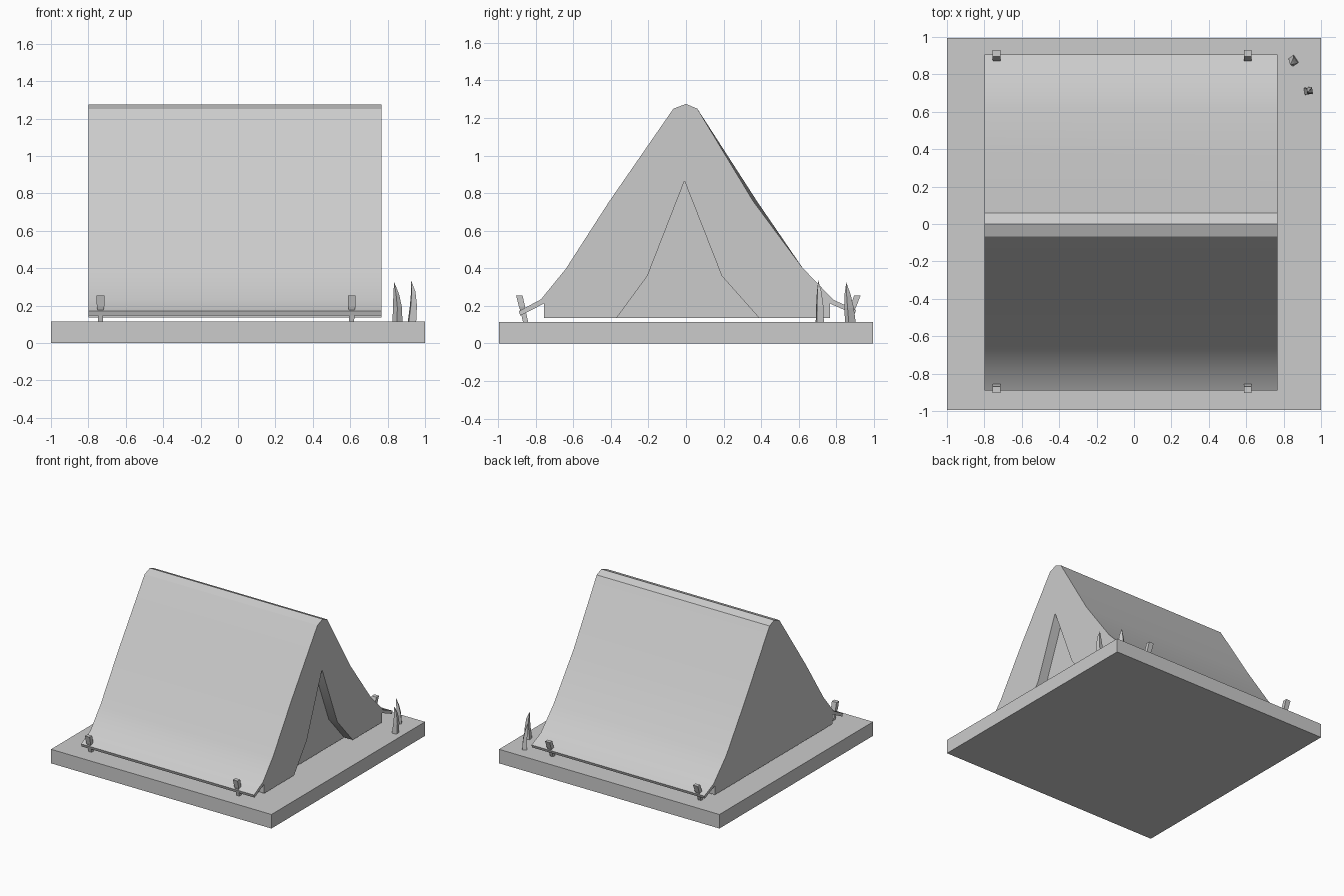
import bpy, bmesh, math
from mathutils import Vector

if "Cube" in bpy.data.objects:
    bpy.data.objects.remove(bpy.data.objects["Cube"])


def loft(name, rings, tip=None):
    """Skin a series of equal-length point rings; optionally close to a tip."""
    bm = bmesh.new()
    loops = [[bm.verts.new(p) for p in r] for r in rings]
    n = len(loops[0])
    for a, b in zip(loops, loops[1:]):
        for i in range(n):
            j = (i + 1) % n
            bm.faces.new((a[i], a[j], b[j], b[i]))
    bm.faces.new(loops[0][::-1])
    if tip:
        t = bm.verts.new(tip)
        for i in range(n):
            bm.faces.new((loops[-1][i], loops[-1][(i + 1) % n], t))
    else:
        bm.faces.new(loops[-1])
    bmesh.ops.recalc_face_normals(bm, faces=bm.faces)
    me = bpy.data.meshes.new(name)
    bm.to_mesh(me)
    bm.free()
    ob = bpy.data.objects.new(name, me)
    bpy.context.collection.objects.link(ob)
    return ob


def prism_x(name, x0, x1, outline0, outline1=None):
    """Extrude a y-z outline along x."""
    return loft(name, [[(x0, y, z) for y, z in outline0],
                       [(x1, y, z) for y, z in (outline1 or outline0)]])


def rect(cx, cy, z, w, d, turn=0.0):
    c, s = math.cos(turn), math.sin(turn)
    return [(cx + c * u * w / 2 - s * v * d / 2, cy + s * u * w / 2 + c * v * d / 2, z)
            for u, v in ((-1, -1), (1, -1), (1, 1), (-1, 1))]


# Ground slab
loft("ground_slab", [rect(0, 0, 0, 2, 1.99), rect(0, 0, 0.115, 2, 1.99)])


# Tent: roof with thin flared hems over a solid body; the back slope sags at the door end
def tent_outline(sag):
    return [(0, 1.275), (-0.067, 1.25), (-0.41, 0.754), (-0.64, 0.397), (-0.772, 0.235),
            (-0.89, 0.172), (-0.882, 0.148), (-0.757, 0.212), (-0.757, 0.135),
            (0.767, 0.135), (0.767, 0.212), (0.897, 0.155), (0.905, 0.178),
            (0.785, 0.232), (0.62, 0.403), (0.378 - sag, 0.757), (0.06, 1.25)]


tent = prism_x("tent", -0.80, 0.768, tent_outline(0), tent_outline(0.02))

# Door recess in the right-hand end
door = prism_x("door_cutter", 0.69, 0.90,
               [(-0.008, 0.865), (-0.205, 0.36), (-0.37, 0.135), (-0.37, 0.08),
                (0.39, 0.08), (0.39, 0.135), (0.19, 0.36)])
door.hide_render = True
door.hide_set(True)
cut = tent.modifiers.new("door_recess", 'BOOLEAN')
cut.operation = 'DIFFERENCE'
cut.solver = 'EXACT'
cut.object = door
bpy.context.view_layer.objects.active = tent
tent.select_set(True)
bpy.ops.object.modifier_apply(modifier=cut.name)
bpy.data.objects.remove(door)
bpy.ops.object.shade_smooth_by_angle(angle=math.radians(30))

# Pegs through the hems, leaning outwards, with a thicker head
for side, y_low, y_top in (("front", -0.853, -0.887), ("back", 0.858, 0.912)):
    for end, x in (("left", -0.735), ("right", 0.608)):
        rings = []
        for z, w, d in ((0.112, 0.026, 0.028), (0.175, 0.03, 0.028),
                        (0.195, 0.04, 0.033), (0.255, 0.042, 0.034)):
            t = (z - 0.112) / 0.143
            rings.append(rect(x, y_low + (y_top - y_low) * t, z, w, d))
        loft(f"peg_{side}_{end}", rings)

# Two curved grass blades
loft("grass_blade_1", [rect(0.852, 0.875, 0.112, 0.035, 0.045, 0.6),
                       rect(0.853, 0.868, 0.19, 0.03, 0.04, 0.6),
                       rect(0.846, 0.86, 0.26, 0.02, 0.026, 0.6)],
     (0.835, 0.853, 0.325))
loft("grass_blade_2", [rect(0.93, 0.712, 0.112, 0.04, 0.038, 0.15),
                       rect(0.938, 0.712, 0.20, 0.033, 0.034, 0.15),
                       rect(0.937, 0.709, 0.275, 0.02, 0.022, 0.15)],
     (0.925, 0.704, 0.335))
